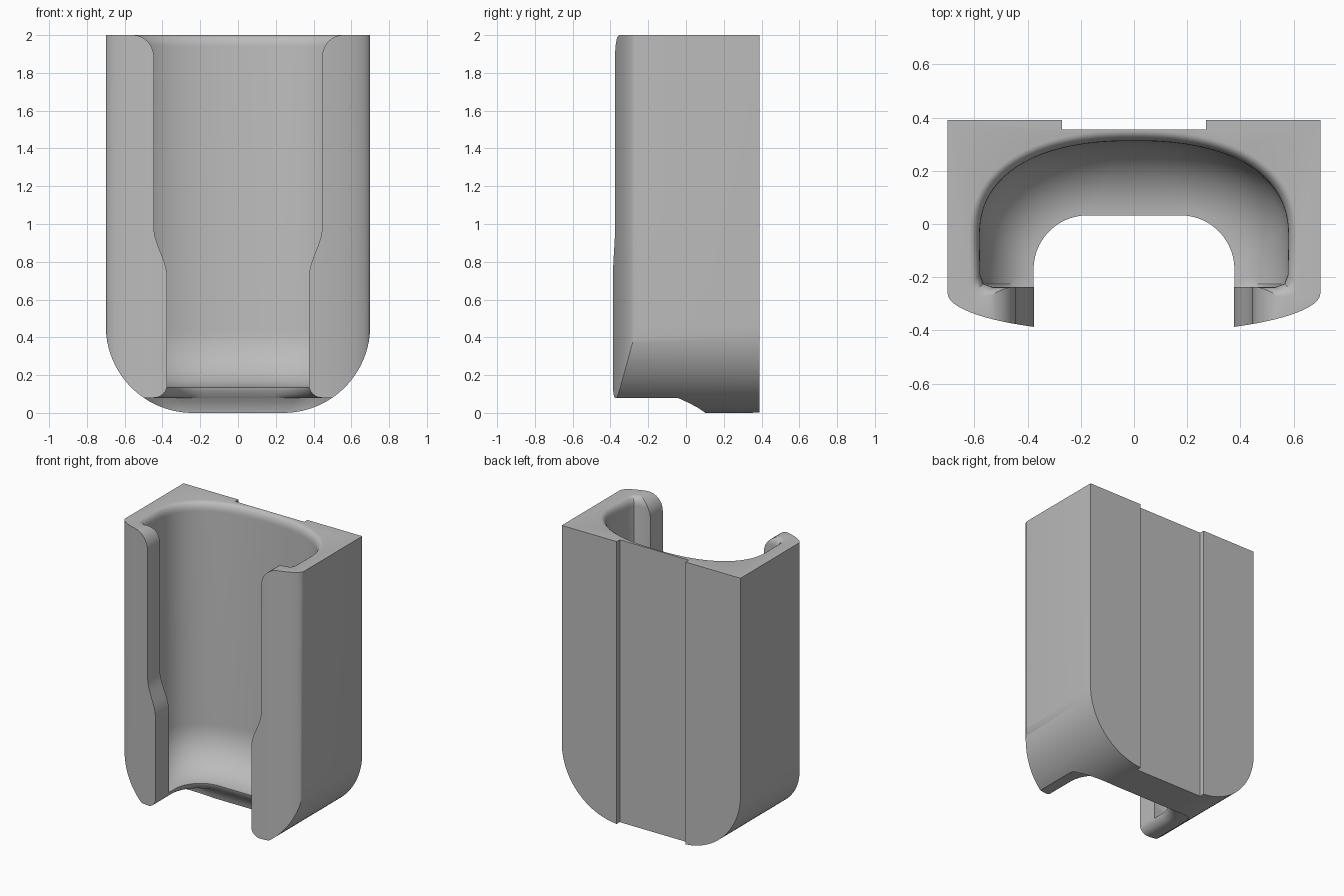
import bpy, bmesh, math

if "Cube" in bpy.data.objects:
    bpy.data.objects.remove(bpy.data.objects["Cube"])

grey = bpy.data.materials.new("plain grey")
grey.diffuse_color = (0.5, 0.5, 0.5, 1)
grey.use_nodes = True
grey.node_tree.nodes["Principled BSDF"].inputs["Base Color"].default_value = grey.diffuse_color


def loft(name, rings):
    """Closed solid from rings of equal point count."""
    bm = bmesh.new()
    vs = [[bm.verts.new(p) for p in r] for r in rings]
    n = len(vs[0])
    for a, b in zip(vs, vs[1:]):
        for i in range(n):
            j = (i + 1) % n
            bm.faces.new((a[i], a[j], b[j], b[i]))
    bm.faces.new(vs[0][::-1])
    bm.faces.new(vs[-1])
    bmesh.ops.recalc_face_normals(bm, faces=bm.faces)
    me = bpy.data.meshes.new(name)
    bm.to_mesh(me)
    bm.free()
    me.materials.append(grey)
    ob = bpy.data.objects.new(name, me)
    bpy.context.collection.objects.link(ob)
    return ob


def mirrored(half):
    """Complete a right half outline (front to back) with its left twin."""
    return half + [(-x, y) for x, y in reversed(half)]


def smooth(t):
    t = min(max(t, 0), 1)
    return t * t * (3 - 2 * t)


def at_z(plan, z):
    return [(x, y, z) for x, y in plan]


STEPS = 20
ANG = [math.radians(88) * i / STEPS for i in range(STEPS + 1)]


def slot_half(hx, yb, yf, r=0.2):
    """U-shaped opening with round rear corners."""
    arc = [(hx - r + r * math.cos(a), yb - r + r * math.sin(a)) for a in ANG]
    return [(hx, yf), (hx, yf + 0.01), (hx, yf + 0.03)] + arc


def pocket_half(g=0.0):
    """Rounded pocket outline, grown outward by g."""
    e = 2 / 2.35
    arc = [((0.58 + g) * math.cos(a) ** e, -0.05 + (0.362 + g) * math.sin(a) ** e)
           for a in ANG]
    return [(0.53 + g, -0.237 - g), (0.565 + g, -0.225 - g), (0.578 + g, -0.19 - g)] + arc


# Outer body: plan with a bowed front
bow = [(0.7 * math.cos(a), -0.26 - 0.15 * math.sin(a))
       for a in [math.pi * i / 48 for i in range(49)]]
plan = [(0.7, 0.39)] + bow + [(-0.7, 0.39)]
body = loft("holder_body", [at_z(plan, 0), at_z(plan, 2)])

# Rounded lower corners
side = [(0.24 + 0.46 * math.cos(a), 0.46 - 0.46 * math.sin(a))
        for a in [math.pi / 2 * (1 - i / 24) for i in range(25)]] + [(0.7, 2.1)]
front = mirrored(side)
corner_cutter = loft("corner_cutter", [[(x, y, z) for x, z in front] for y in (-0.6, 0.6)])

# Pocket with a bowl floor and a flared rim
rings = []
seat = slot_half(0.37, 0.025, -0.237)
for i in range(13):
    a = math.pi / 2 * i / 12
    t, z = math.sin(a), 0.135 + 0.3 * (1 - math.cos(a))
    half = [(p[0] + (q[0] - p[0]) * t, p[1] + (q[1] - p[1]) * t)
            for p, q in zip(seat, pocket_half())]
    rings.append(at_z(mirrored(half), z))
for i in range(7):
    a = math.pi / 2 * i / 6
    rings.append(at_z(mirrored(pocket_half(0.038 * (1 - math.cos(a)))), 1.94 + 0.06 * math.sin(a)))
rings.append(at_z(mirrored(pocket_half(0.038)), 2.1))
pocket_cutter = loft("pocket_cutter", rings)

# Front slot: flared foot, wider upper part, rounded top corners
rings = []
levels = [-0.05, 0, 0.03, 0.06, 0.078, 0.08, 0.083, 0.09, 0.1, 0.115, 0.13, 0.15, 0.5]
levels += [0.72 + 0.26 * i / 10 for i in range(11)]
levels += [1.88 + 0.12 * math.sin(math.pi / 2 * i / 10) for i in range(11)] + [2.1]
for z in levels:
    fx = fy = 0
    if z < 0.15:
        u = min((0.15 - z) / 0.07, 1)
        fx = 0.07 * (1 - math.sqrt(1 - u * u)) + (0.09 if z < 0.079 else 0)
        fy = 0.07 * smooth((0.15 - z) / 0.15)
    fx += 0.07 * smooth((z - 0.72) / 0.26)
    if z > 1.88:
        u = min((z - 1.88) / 0.12, 1)
        fx += 0.11 * (1 - math.sqrt(1 - u * u))
    rings.append(at_z(mirrored(slot_half(0.375 + fx, 0.03 + fy, -0.6, 0.2 + fy)), z))
slot_cutter = loft("slot_cutter", rings)

# Shallow channel down the back
channel = [(-0.27, 0.355), (0.27, 0.355), (0.27, 0.6), (-0.27, 0.6)]
channel_cutter = loft("channel_cutter", [at_z(channel, -0.1), at_z(channel, 2.1)])

# Carve the body
for cutter, op in ((corner_cutter, 'INTERSECT'), (pocket_cutter, 'DIFFERENCE'),
                   (slot_cutter, 'DIFFERENCE'), (channel_cutter, 'DIFFERENCE')):
    m = body.modifiers.new(cutter.name, 'BOOLEAN')
    m.operation, m.object, m.solver = op, cutter, 'EXACT'
bpy.context.view_layer.update()
carved = bpy.data.meshes.new_from_object(body.evaluated_get(bpy.context.evaluated_depsgraph_get()))
body.modifiers.clear()
body.data = carved
for cutter in (corner_cutter, pocket_cutter, slot_cutter, channel_cutter):
    bpy.data.objects.remove(cutter)

bpy.context.view_layer.objects.active = body
body.select_set(True)
bpy.ops.object.shade_smooth_by_angle(angle=math.radians(30))
